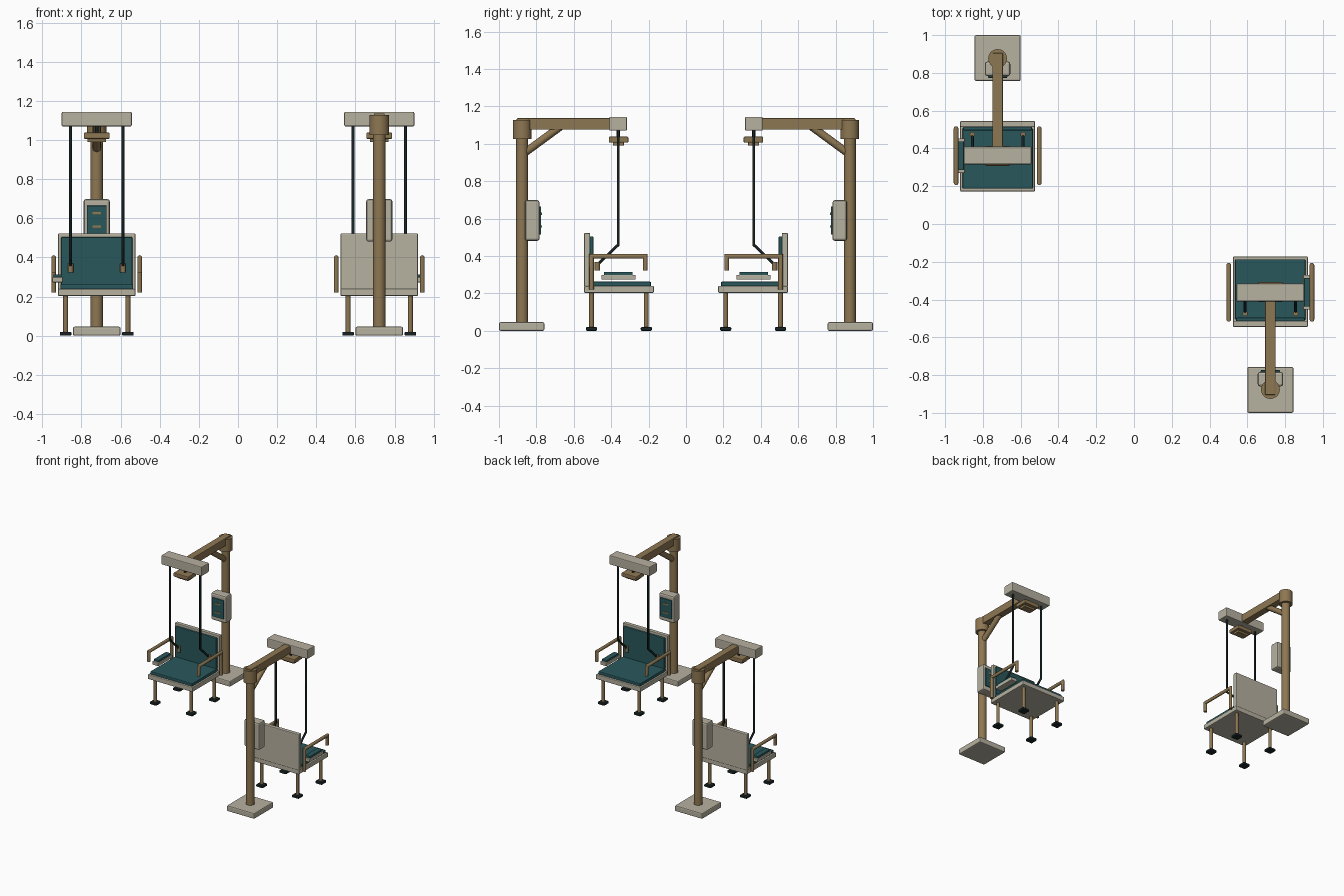
import bpy, bmesh, math
from mathutils import Matrix, Vector

if "Cube" in bpy.data.objects:
    bpy.data.objects.remove(bpy.data.objects["Cube"])


def material(name, rgb):
    m = bpy.data.materials.new(name)
    m.diffuse_color = (*rgb, 1)
    m.use_nodes = True
    m.node_tree.nodes["Principled BSDF"].inputs["Base Color"].default_value = m.diffuse_color
    return m


CREAM = material("warm_grey", (0.47, 0.44, 0.35))
BRONZE = material("bronze", (0.27, 0.185, 0.085))
TEAL = material("deep_teal", (0.022, 0.095, 0.105))
DARK = material("near_black", (0.009, 0.016, 0.018))


def finish(name, bm, mat, smooth=False):
    """Store the part, plus a copy turned half way round for the facing station."""
    bmesh.ops.recalc_face_normals(bm, faces=bm.faces)
    for side, angle in (("a", 0), ("b", math.pi)):
        me = bpy.data.meshes.new(f"{name}_{side}")
        bm.to_mesh(me)
        me.transform(Matrix.Rotation(angle, 4, 'Z'))
        me.materials.append(mat)
        ob = bpy.data.objects.new(f"{name}_{side}", me)
        bpy.context.collection.objects.link(ob)
        if smooth:
            bpy.ops.object.select_all(action='DESELECT')
            ob.select_set(True)
            bpy.context.view_layer.objects.active = ob
            bpy.ops.object.shade_smooth_by_angle(angle=math.radians(40))
    bm.free()


def box(name, x, y, z, mat, bevel=0.005):
    """Bevelled box from (min, max) ranges."""
    bm = bmesh.new()
    lo, hi = Vector((x[0], y[0], z[0])), Vector((x[1], y[1], z[1]))
    bmesh.ops.create_cube(bm, size=1, matrix=Matrix.Translation((lo + hi) / 2)
                          @ Matrix.Diagonal((*(hi - lo), 1)))
    if bevel:
        bmesh.ops.bevel(bm, geom=bm.edges[:], offset=bevel, segments=2,
                        profile=0.5, affect='EDGES')
    finish(name, bm, mat)


def rods(name, paths, r, mat, sides=12):
    """Round bar swept along each path, with mitred corners."""
    bm = bmesh.new()
    for path in paths:
        p = [Vector(q) for q in path]
        across = Vector((1, 0, 0))      # every path lies in a side plane
        rings = []
        for i, q in enumerate(p):
            d0 = (q - p[i - 1]).normalized() if i else (p[1] - q).normalized()
            d1 = (p[i + 1] - q).normalized() if i < len(p) - 1 else d0
            t = (d0 + d1).normalized()
            up = t.cross(across) / max(t.dot(d0), 0.4)
            rings.append([bm.verts.new(q + r * (across * math.cos(a) + up * math.sin(a)))
                          for a in (2 * math.pi * k / sides for k in range(sides))])
        for a, b in zip(rings, rings[1:]):
            for k in range(sides):
                n = (k + 1) % sides
                bm.faces.new((a[k], a[n], b[n], b[k]))
        bm.faces.new(rings[0])
        bm.faces.new(rings[-1])
    finish(name, bm, mat, smooth=True)


CX = -0.722     # centre line of the first station
PY = 0.876      # post position


def wide(half, c=CX):
    return (c - half, c + half)


# Post, collar, boom and brace
box("base_plate", wide(0.122), (0.757, 1.0), (0, 0.046), CREAM, 0.008)
rods("post", [[(CX, PY, 0.04), (CX, PY, 1.04)]], 0.032, BRONZE, 20)
rods("post_collar", [[(CX, PY, 1.025), (CX, PY, 1.127)]], 0.05, BRONZE, 20)
box("boom", wide(0.028), (0.39, 0.905), (1.075, 1.137), BRONZE)
rods("boom_brace", [[(CX, 0.865, 0.95), (CX, 0.67, 1.093)]], 0.021, BRONZE)

# Boom head with hanging puck
box("boom_head", wide(0.179), (0.316, 0.41), (1.07, 1.144), CREAM, 0.006)
rods("puck_neck", [[(CX, 0.362, 1.03), (CX, 0.362, 1.08)]], 0.009, DARK)
box("puck", wide(0.066), (0.308, 0.413), (1.006, 1.038), BRONZE, 0.006)
box("puck_foot", wide(0.048), (0.332, 0.39), (0.99, 1.01), BRONZE, 0.003)

# Control box on the post
box("control_box", wide(0.067), (0.783, 0.86), (0.481, 0.698), CREAM, 0.012)
box("control_screen", wide(0.051), (0.774, 0.79), (0.515, 0.665), TEAL, 0.003)
for i, z in enumerate((0.557, 0.626)):
    box(f"control_button_{i}", wide(0.022), (0.770, 0.778), (z - 0.006, z + 0.006),
        BRONZE, 0.001)

# Seat and backrest
box("seat_pan", wide(0.198), (0.172, 0.545), (0.203, 0.24), CREAM)
box("seat_cushion", wide(0.186), (0.187, 0.508), (0.236, 0.263), TEAL, 0.006)
box("backrest", wide(0.198), (0.513, 0.545), (0.236, 0.523), CREAM)
box("back_cushion", wide(0.182), (0.495, 0.516), (0.255, 0.505), TEAL, 0.006)

# Legs and feet
spots = [(CX + sx * 0.159, y) for sx in (-1, 1) for y in (0.212, 0.505)]
rods("legs", [[(x, y, 0.012), (x, y, 0.21)] for x, y in spots], 0.0125, BRONZE)
for i, (x, y) in enumerate(spots):
    box(f"foot_{i}", wide(0.03, x), wide(0.03, y), (0, 0.02), DARK, 0.006)

# Armrests: long rear post, top bar, short front drop
rods("armrests", [[(CX + sx * 0.22, 0.505, 0.222), (CX + sx * 0.22, 0.505, 0.399),
                   (CX + sx * 0.22, 0.218, 0.399), (CX + sx * 0.22, 0.218, 0.322)]
                  for sx in (-1, 1)], 0.0125, BRONZE)

# Side tray on the outer side
box("side_tray", (-0.95, -0.895), (0.27, 0.453), (0.273, 0.299), CREAM, 0.004)
box("tray_pad", (-0.944, -0.901), (0.285, 0.438), (0.296, 0.314), TEAL, 0.003)

# Hanging cables ending in short grips
xs = (CX - 0.134, CX + 0.134)
rods("cables", [[(x, 0.362, 1.08), (x, 0.362, 0.46), (x, 0.472, 0.355)] for x in xs],
     0.008, DARK, 10)
rods("grips", [[(x, 0.474, 0.322), (x, 0.474, 0.368)] for x in xs], 0.014, BRONZE)
